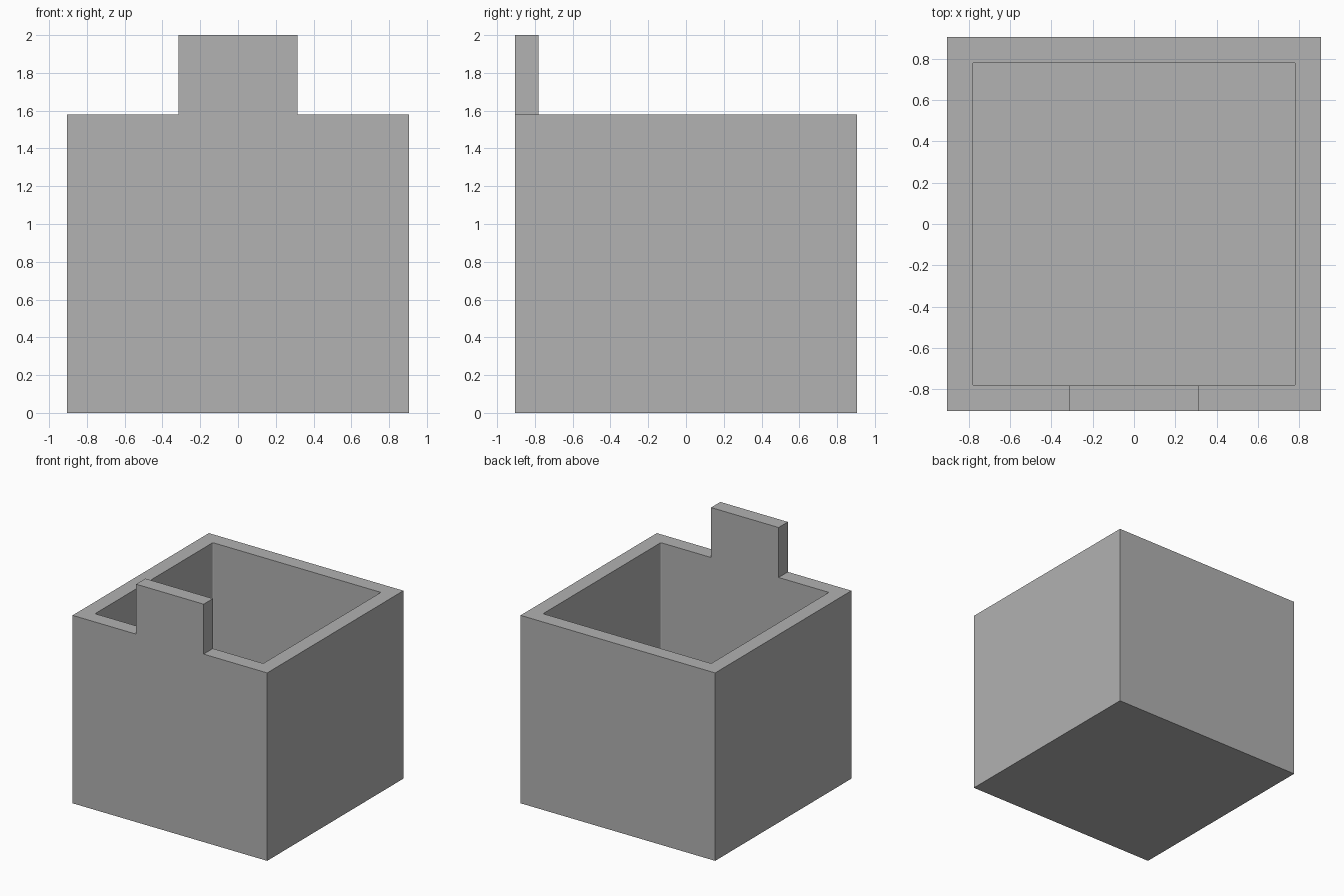
import bpy
import bmesh

default = bpy.data.objects.get("Cube")
if default:
    bpy.data.objects.remove(default, do_unlink=True)

HALF = 0.905      # outer half width
INNER = 0.782     # cavity half width
WALL = HALF - INNER
RIM = 1.58        # rim height
TAB = 0.314       # half width of the tab
TOP = 2.0

grey = bpy.data.materials.new("plain grey")
grey.use_nodes = True
color = (0.445, 0.445, 0.445, 1)
grey.diffuse_color = color
grey.node_tree.nodes["Principled BSDF"].inputs["Base Color"].default_value = color


def box(name, low, high, corner=0):
    """Box between two corners, with optionally rounded upright edges."""
    bm = bmesh.new()
    bmesh.ops.create_cube(bm, size=1)
    for v in bm.verts:
        v.co = [lo if c < 0 else hi for c, lo, hi in zip(v.co, low, high)]
    if corner:
        upright = [e for e in bm.edges
                   if abs(e.verts[0].co.z - e.verts[1].co.z) > 0.1]
        bmesh.ops.bevel(bm, geom=upright, offset=corner, segments=3,
                        profile=0.5, affect='EDGES')
    mesh = bpy.data.meshes.new(name)
    bm.to_mesh(mesh)
    bm.free()
    mesh.materials.append(grey)
    obj = bpy.data.objects.new(name, mesh)
    bpy.context.collection.objects.link(obj)
    return obj


def combine(target, tool, operation):
    """Boolean with a hidden helper object."""
    mod = target.modifiers.new(tool.name, 'BOOLEAN')
    mod.operation = operation
    mod.solver = 'EXACT'
    mod.object = tool
    tool.hide_render = True
    tool.hide_set(True)


# Open-topped box with a raised tab on the front wall
planter = box("open_box", (-HALF, -HALF, 0), (HALF, HALF, RIM))
cavity = box("cavity_cutter", (-INNER, -INNER, WALL), (INNER, INNER, TOP + 0.2), 0.01)
tab = box("front_tab_helper", (-TAB, -HALF, RIM - 0.2), (TAB, -INNER, TOP))
combine(planter, cavity, 'DIFFERENCE')
combine(planter, tab, 'UNION')

# Bake the shape and remove the helpers
bpy.context.view_layer.update()
graph = bpy.context.evaluated_depsgraph_get()
shaped = bpy.data.meshes.new_from_object(planter.evaluated_get(graph))
planter.modifiers.clear()
planter.data = shaped
for helper in (cavity, tab):
    bpy.data.objects.remove(helper, do_unlink=True)
